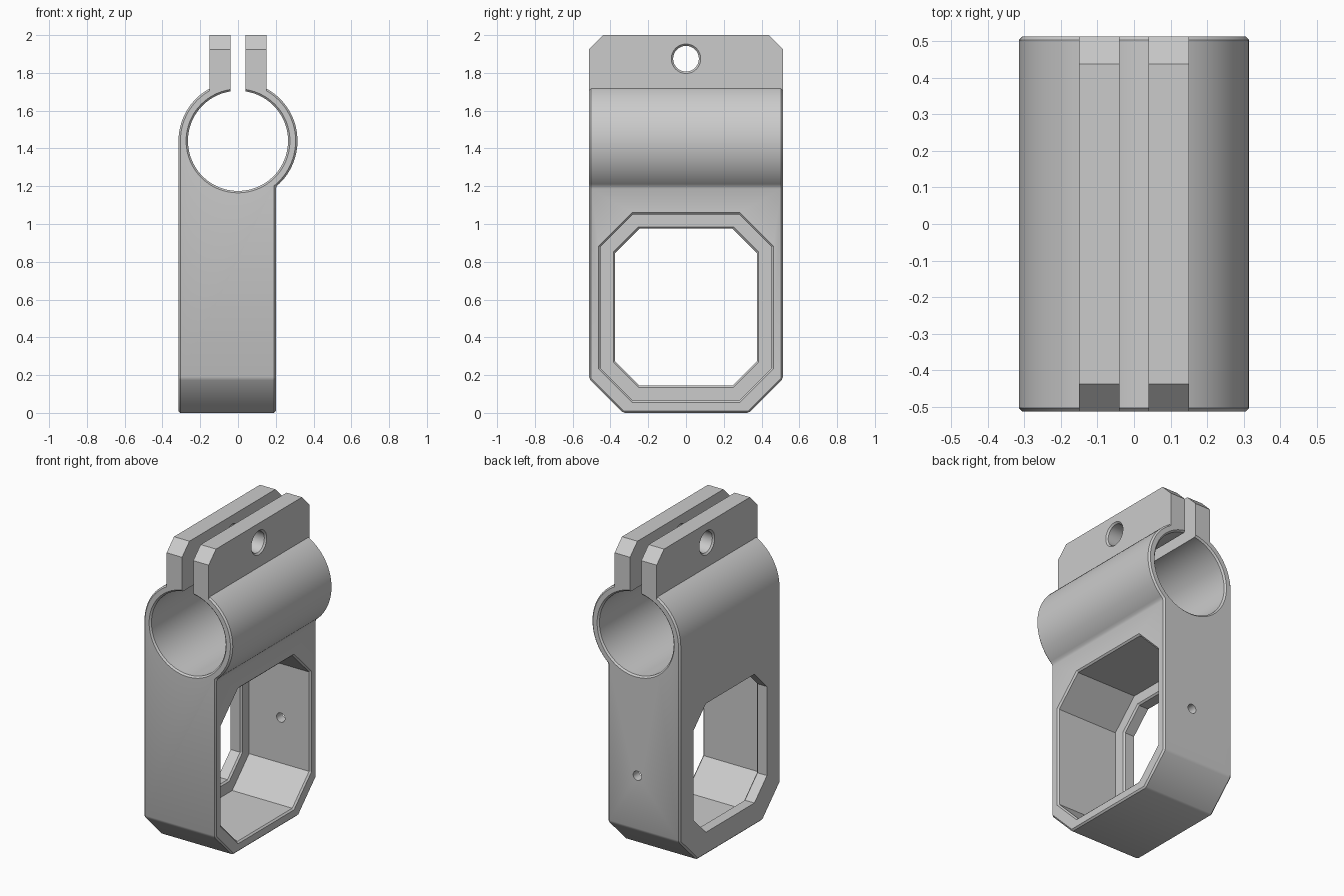
import bpy, bmesh, math

if "Cube" in bpy.data.objects:
    bpy.data.objects.remove(bpy.data.objects["Cube"], do_unlink=True)

HALF = 0.513           # half length along y
BACK, FACE = -0.315, 0.2   # flat sides of the frame
TUBE_Z, TUBE_R, BORE_R = 1.44, 0.315, 0.265
CH = 0.01              # edge chamfer

grey = bpy.data.materials.new("plain grey")
grey.use_nodes = True
grey.diffuse_color = (0.6, 0.6, 0.6, 1)
grey.node_tree.nodes["Principled BSDF"].inputs["Base Color"].default_value = (0.6, 0.6, 0.6, 1)


def loft(name, sections):
    """Closed solid through matching rings of points."""
    bm = bmesh.new()
    rings = [[bm.verts.new(p) for p in s] for s in sections]
    n = len(rings[0])
    for a, b in zip(rings, rings[1:]):
        for i in range(n):
            j = (i + 1) % n
            bm.faces.new((a[i], a[j], b[j], b[i]))
    bm.faces.new(rings[0])
    bm.faces.new(rings[-1])
    bmesh.ops.recalc_face_normals(bm, faces=bm.faces)
    mesh = bpy.data.meshes.new(name)
    bm.to_mesh(mesh)
    bm.free()
    mesh.materials.append(grey)
    ob = bpy.data.objects.new(name, mesh)
    bpy.context.collection.objects.link(ob)
    return ob


def ring(axis, pos, r, u, z, n=72):
    """Circle around the x or y axis direction."""
    pts = []
    for i in range(n):
        a = 2 * math.pi * i / n
        h, v = u + r * math.cos(a), z + r * math.sin(a)
        pts.append((pos, h, v) if axis == "x" else (h, pos, v))
    return pts


def octagon(x, hy, z0, z1, c, g=0.0):
    """Corner-cut rectangle in the yz plane, grown by g."""
    hy, z0, z1, c = hy + g, z0 - g, z1 + g, c + g * 0.59
    half = [(hy - c, z0), (hy, z0 + c), (hy, z1 - c), (hy - c, z1)]
    return [(x, y, z) for y, z in half] + [(x, -y, z) for y, z in reversed(half)]


def apply(ob, mod):
    bpy.context.view_layer.objects.active = ob
    bpy.ops.object.modifier_apply(modifier=mod.name)


def combine(ob, tool, operation):
    mod = ob.modifiers.new("combine", "BOOLEAN")
    mod.operation, mod.solver, mod.object = operation, "EXACT", tool
    apply(ob, mod)
    bpy.data.objects.remove(tool, do_unlink=True)


# Frame and tube: one profile extruded along y
start = -math.acos(FACE / TUBE_R)
steps = 56
profile = [(BACK, 0), (FACE, 0)]
for i in range(steps + 1):
    a = start + (math.pi - start) * i / steps
    profile.append((TUBE_R * math.cos(a), TUBE_Z + TUBE_R * math.sin(a)))
body = loft("clamp_body", [[(x, y, z) for x, z in profile] for y in (-HALF, HALF)])

# Sloped lower corners
for s in (-1, 1):
    wedge = [(s * 0.233, -0.1), (s * 0.613, -0.1), (s * 0.613, 0.28)]
    combine(body, loft("corner_cutter", [[(x, y, z) for y, z in wedge] for x in (-1, 1)]),
            "DIFFERENCE")

bevel = body.modifiers.new("chamfer", "BEVEL")
bevel.width, bevel.segments = CH, 1
bevel.limit_method, bevel.angle_limit = "ANGLE", math.radians(30)
apply(body, bevel)

# Clamping ears with cut top corners
ear = [(-HALF, 1.6), (HALF, 1.6), (HALF, 1.925), (HALF - 0.075, 2),
       (0.075 - HALF, 2), (-HALF, 1.925)]
for s in (-1, 1):
    combine(body, loft("clamp_ear", [[(s * x, y, z) for y, z in ear] for x in (0.04, 0.15)]),
            "UNION")

# Bore with chamfered mouths
e = HALF + CH
combine(body, loft("bore_cutter", [ring("y", y, BORE_R + g, 0, TUBE_Z, 96) for y, g in
        ((-e, 2 * CH), (CH - HALF, 0), (HALF - CH, 0), (e, 2 * CH))]), "DIFFERENCE")

# Slot between the ears
slot = [(-0.04, 1.5), (0.04, 1.5), (0.04, 2.1), (-0.04, 2.1)]
combine(body, loft("slot_cutter", [[(x, y, z) for x, z in slot] for y in (-0.6, 0.6)]),
        "DIFFERENCE")

# Bolt hole through both ears
combine(body, loft("bolt_cutter", [ring("x", x, r, 0, 1.875, 48) for x, r in
        ((-0.16, 0.088), (-0.14, 0.068), (0.14, 0.068), (0.16, 0.088))]), "DIFFERENCE")

# Deep pocket from the open side, then the smaller window in the lip
combine(body, loft("pocket_cutter", [octagon(x, 0.453, 0.065, 1.05, 0.172, g) for x, g in
        ((FACE + CH, 2 * CH), (FACE - CH, 0), (-0.238, 0))]), "DIFFERENCE")
combine(body, loft("window_cutter", [octagon(x, 0.375, 0.145, 0.975, 0.128, g) for x, g in
        ((-0.228, 2 * CH), (-0.248, 0), (-0.4, 0))]), "DIFFERENCE")

# Small screw hole in the rear wall
combine(body, loft("screw_cutter", [ring("y", y, 0.03, -0.012, 0.53, 24) for y in (0.35, 0.6)]),
        "DIFFERENCE")

bpy.ops.object.select_all(action="DESELECT")
body.select_set(True)
bpy.context.view_layer.objects.active = body
bpy.ops.object.shade_smooth_by_angle(angle=math.radians(25))
